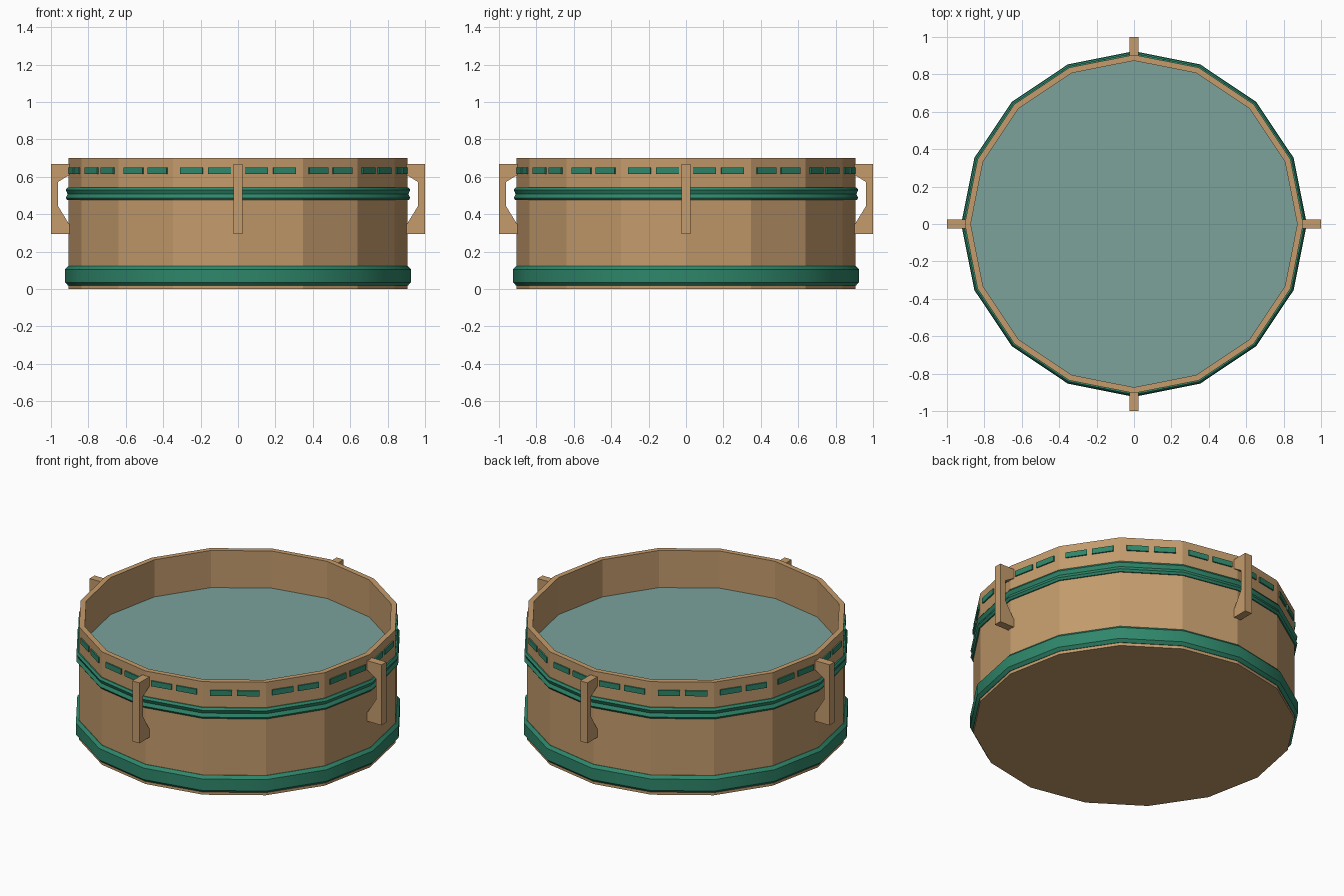
import bpy, math
from mathutils import Matrix, Vector

if "Cube" in bpy.data.objects:
    bpy.data.objects.remove(bpy.data.objects["Cube"])

SIDES = 16
R = 0.905          # outer corner radius of the tub


def material(name, rgb):
    m = bpy.data.materials.new(name)
    m.diffuse_color = (*rgb, 1)
    m.use_nodes = True
    m.node_tree.nodes["Principled BSDF"].inputs["Base Color"].default_value = m.diffuse_color
    return m


WOOD = material("tan wood", (0.55, 0.33, 0.15))
GREEN = material("green metal", (0.028, 0.24, 0.145))
WATER = material("pale teal water", (0.2, 0.36, 0.33))


def add(name, verts, faces, mat):
    me = bpy.data.meshes.new(name)
    me.from_pydata([tuple(v) for v in verts], [], faces)
    me.materials.append(mat)
    ob = bpy.data.objects.new(name, me)
    bpy.context.collection.objects.link(ob)
    return ob


def lathe(name, profile, mat, closed=False):
    """Spin an (r, z) profile, listed counter-clockwise, around z."""
    n = len(profile)
    verts = [(r * math.cos(a), r * math.sin(a), z)
             for r, z in profile
             for a in (2 * math.pi * i / SIDES for i in range(SIDES))]
    faces = []
    for j in range(n if closed else n - 1):
        k = (j + 1) % n
        for i in range(SIDES):
            i2 = (i + 1) % SIDES
            faces.append((j * SIDES + i, j * SIDES + i2, k * SIDES + i2, k * SIDES + i))
    if not closed:   # cap both ends
        faces.append(tuple(reversed(range(SIDES))))
        faces.append(tuple(range((n - 1) * SIDES, n * SIDES)))
    return add(name, verts, faces, mat)


def prism(name, outline, half, mat, angle):
    """Extrude an (x, z) outline to y = +-half, then turn it about z."""
    n = len(outline)
    rot = Matrix.Rotation(angle, 3, 'Z')
    verts = [rot @ Vector((x, y, z)) for y in (-half, half) for x, z in outline]
    faces = [tuple(range(n)), tuple(reversed(range(n, 2 * n)))]
    faces += [(i, i + n, (i + 1) % n + n, (i + 1) % n) for i in range(n)]
    return add(name, verts, faces, mat)


# Tub: floor, outer wall, rim, inner wall
lathe("tub_body", [(R, 0), (R, 0.70), (0.873, 0.70), (0.873, 0.04)], WOOD)

# Water surface
lathe("water", [(0.874, 0.45), (0.874, 0.47)], WATER)

# Wide lower hoop and grooved upper hoop
lower = lathe("lower_hoop", [(0.89, 0.018), (0.908, 0.018), (0.924, 0.035), (0.924, 0.106),
                             (0.908, 0.123), (0.89, 0.123)], GREEN, True)
upper = lathe("upper_hoop", [(0.89, 0.475), (0.912, 0.475), (0.921, 0.488), (0.911, 0.508),
                             (0.921, 0.53), (0.912, 0.543), (0.89, 0.543)], GREEN, True)
for hoop in (lower, upper):
    hoop.data.shade_smooth()
    hoop.data.set_sharp_from_angle(angle=math.radians(24))

# Two small raised plates on each side below the rim
apothem = R * math.cos(math.pi / SIDES)
plate = [(apothem - 0.004, 0.616), (apothem + 0.008, 0.616),
         (apothem + 0.008, 0.649), (apothem - 0.004, 0.649)]
for i in range(SIDES):
    a = 2 * math.pi * (i + 0.5) / SIDES
    for s in (-1, 1):
        ob = prism("trim_plate", plate, 0.062, GREEN, a)
        shift = Vector((-math.sin(a), math.cos(a), 0)) * 0.077 * s
        ob.data.transform(Matrix.Translation(shift))

# Four bracket handles
bracket = [(0.89, 0.294), (1.0, 0.294), (1.0, 0.669), (0.89, 0.669),
           (0.89, 0.612), (0.905, 0.608), (0.962, 0.573), (0.962, 0.444),
           (0.905, 0.35), (0.89, 0.345)]
for i in range(4):
    prism("handle", bracket, 0.024, WOOD, i * math.pi / 2)
